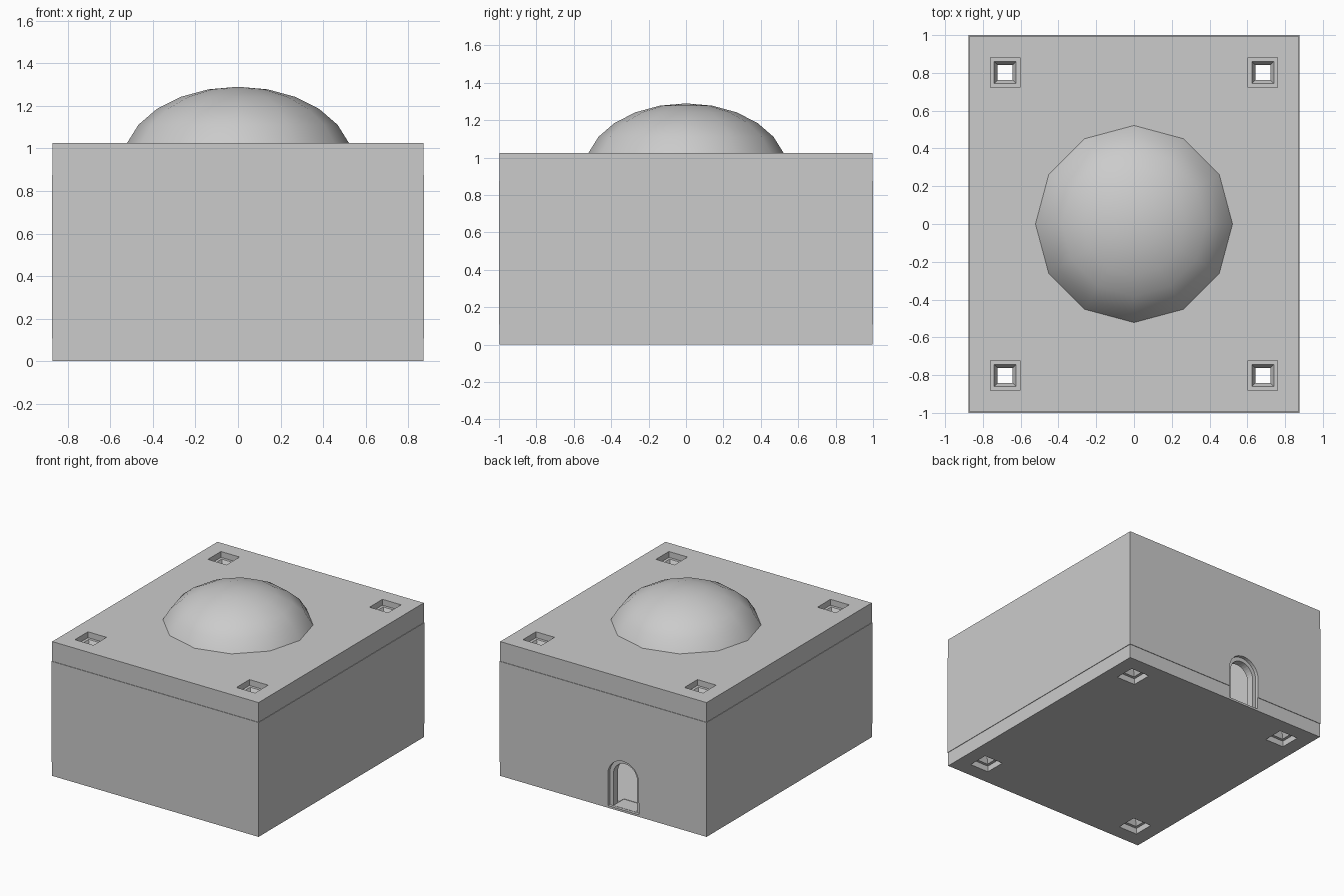
import bpy, bmesh, math
from mathutils import Matrix

if "Cube" in bpy.data.objects:
    bpy.data.objects.remove(bpy.data.objects["Cube"], do_unlink=True)

stone = bpy.data.materials.new("stone_grey")
stone.use_nodes = True
grey = (0.6, 0.6, 0.6, 1.0)
stone.diffuse_color = grey
stone.node_tree.nodes["Principled BSDF"].inputs["Base Color"].default_value = grey


def make_object(name, bm):
    bmesh.ops.recalc_face_normals(bm, faces=bm.faces)
    mesh = bpy.data.meshes.new(name)
    bm.to_mesh(mesh)
    bm.free()
    mesh.materials.append(stone)
    obj = bpy.data.objects.new(name, mesh)
    bpy.context.scene.collection.objects.link(obj)
    return obj


def box(name, half_x, half_y, z0, z1):
    bm = bmesh.new()
    size = Matrix.Diagonal((2 * half_x, 2 * half_y, z1 - z0, 1))
    bmesh.ops.create_cube(bm, size=1, matrix=Matrix.Translation((0, 0, (z0 + z1) / 2)) @ size)
    return make_object(name, bm)


def square_shaft(name, x, y, profile):
    """Stack of square rings, each given as (half width, height)."""
    bm = bmesh.new()
    rings = [[bm.verts.new((x + w * i, y + w * j, z))
              for i, j in ((-1, -1), (1, -1), (1, 1), (-1, 1))] for w, z in profile]
    for a, b in zip(rings, rings[1:]):
        for k in range(4):
            n = (k + 1) % 4
            bm.faces.new((a[k], a[n], b[n], b[k]))
    bm.faces.new(rings[0])
    bm.faces.new(rings[-1])
    return make_object(name, bm)


def arch(name, x, half_w, z0, spring, y0, y1):
    """Round-topped prism running along y."""
    outline = [(x + half_w, z0)]
    for k in range(17):
        a = math.pi * k / 16
        outline.append((x + half_w * math.cos(a), spring + half_w * math.sin(a)))
    outline.append((x - half_w, z0))
    bm = bmesh.new()
    face = bm.faces.new([bm.verts.new((px, y0, pz)) for px, pz in outline])
    out = bmesh.ops.extrude_face_region(bm, geom=[face])
    moved = [v for v in out["geom"] if isinstance(v, bmesh.types.BMVert)]
    bmesh.ops.translate(bm, verts=moved, vec=(0, y1 - y0, 0))
    return make_object(name, bm)


# Three stacked layers, the middle one slightly proud
HX, HY, LIP = 0.875, 1.0, 0.004
base = box("base", HX - LIP, HY - LIP, 0, 0.107)
walls = box("walls", HX, HY, 0.107, 0.875)
roof = box("roof", HX - LIP, HY - LIP, 0.875, 1.025)

# Room cutters leave a solid post in each corner
cutters = [box("room_cutter", 0.795, 0.69, 0.02, 0.95),
           box("room_cutter", 0.575, 0.92, 0.021, 0.951)]

# Stepped bolt shafts in the corners
TOP = 1.025
half = [(0.0785, -0.02), (0.0785, 0.045), (0.058, 0.045), (0.04, 0.08)]
shaft = half + [(w, TOP - z) for w, z in reversed(half)]
for sx in (-1, 1):
    for sy in (-1, 1):
        cutters.append(square_shaft("shaft_cutter", sx * 0.682, sy * 0.802, shaft))

# Arched doorway in the back wall with a stepped rim
cutters.append(arch("door_rim_cutter", -0.17, 0.13, 0.016, 0.26, 0.975, 1.05))
cutters.append(arch("door_cutter", -0.17, 0.1, 0.018, 0.26, 0.85, 1.06))

for layer in (base, walls, roof):
    bpy.context.view_layer.objects.active = layer
    for cutter in cutters:
        mod = layer.modifiers.new("cut", "BOOLEAN")
        mod.operation = "DIFFERENCE"
        mod.solver = "EXACT"
        mod.object = cutter
        bpy.ops.object.modifier_apply(modifier=mod.name)
for cutter in cutters:
    bpy.data.objects.remove(cutter, do_unlink=True)

# Flattened twelve-sided dome
bm = bmesh.new()
bmesh.ops.create_uvsphere(bm, u_segments=12, v_segments=12, radius=1)
bmesh.ops.delete(bm, geom=[v for v in bm.verts if v.co.z < 0.2], context="VERTS")
bmesh.ops.transform(bm, verts=bm.verts,
                    matrix=Matrix.Translation((0, 0, 0.933)) @ Matrix.Diagonal((0.54, 0.54, 0.357, 1)))
for f in bm.faces:
    f.smooth = True
dome = make_object("dome", bm)
